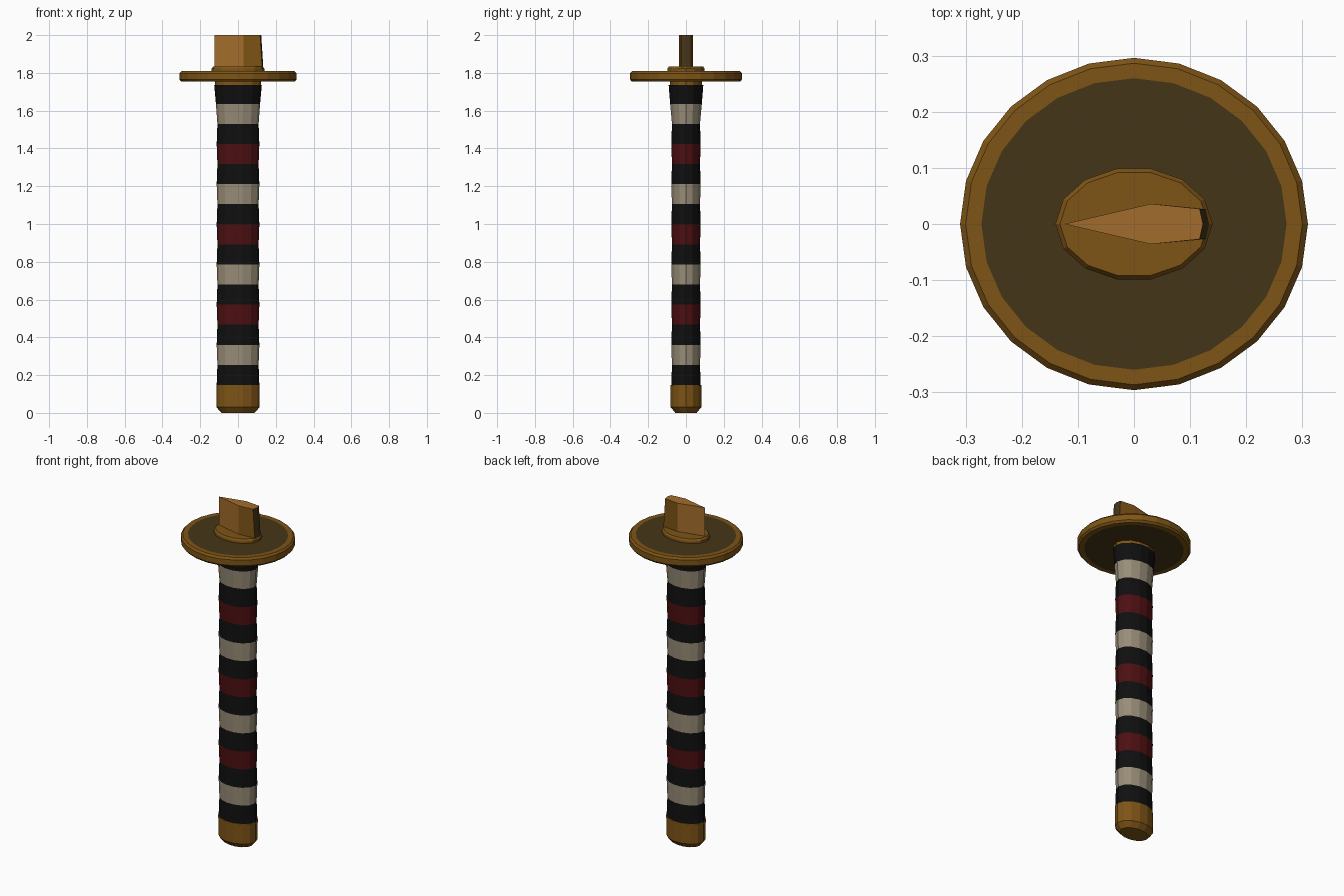
import bpy
import math

if "Cube" in bpy.data.objects:
    bpy.data.objects.remove(bpy.data.objects["Cube"], do_unlink=True)


def material(name, rgb):
    mat = bpy.data.materials.new(name)
    mat.use_nodes = True
    mat.diffuse_color = (*rgb, 1)
    mat.node_tree.nodes["Principled BSDF"].inputs["Base Color"].default_value = (*rgb, 1)
    return mat


gold = material("gold", (0.21, 0.09, 0.008))
light_gold = material("light gold", (0.36, 0.15, 0.025))
bronze = material("dark bronze", (0.06, 0.036, 0.009))
black = material("black wrap", (0.005, 0.005, 0.005))
cream = material("cream wrap", (0.32, 0.27, 0.19))
red = material("dark red wrap", (0.075, 0.005, 0.006))


def loft(name, rings, mats, band_slots, caps):
    """Join equal-sized rings of points from bottom to top and close both ends."""
    n = len(rings[0])
    verts = [p for ring in rings for p in ring]
    faces, slots = [], []
    for k in range(len(rings) - 1):
        for i in range(n):
            j = (i + 1) % n
            faces.append((k * n + i, k * n + j, (k + 1) * n + j, (k + 1) * n + i))
            slots.append(band_slots(k, i))
    faces.append(tuple(reversed(range(n))))
    faces.append(tuple(range(len(verts) - n, len(verts))))
    slots += caps
    mesh = bpy.data.meshes.new(name)
    mesh.from_pydata(verts, [], faces)
    for mat in mats:
        mesh.materials.append(mat)
    for poly, slot in zip(mesh.polygons, slots):
        poly.material_index = slot
    obj = bpy.data.objects.new(name, mesh)
    bpy.context.collection.objects.link(obj)
    return obj


def oval(rx, ry, z, n=14):
    return [(rx * math.cos(math.tau * i / n), ry * math.sin(math.tau * i / n), z)
            for i in range(n)]


def plain(k, i):
    return 0


# Pommel with a bevelled lower edge
loft("pommel", [oval(0.088, 0.058, 0), oval(0.114, 0.083, 0.03), oval(0.115, 0.083, 0.148)],
     [gold], plain, [0, 0])

# Grip: fifteen wrapped bands, waving slightly and flaring towards the guard
BANDS = 15
STEP = 0.1063
grip_rings = []
for k in range(BANDS - 1):
    swell = 0.113 if k % 2 == 0 else 0.109
    grip_rings.append(oval(swell, swell - 0.033, 0.148 + STEP * k))
grip_rings.append(oval(0.117, 0.086, 0.148 + STEP * (BANDS - 1)))
grip_rings.append(oval(0.126, 0.094, 1.735))
loft("grip", grip_rings, [black, cream, red],
     lambda k, i: (0, 1, 0, 2)[k % 4], [0, 0])

# Collar beneath the guard
loft("lower_collar", [oval(0.122, 0.086, 1.733), oval(0.122, 0.086, 1.76)],
     [gold], plain, [0, 0])

# Round guard: gold rim with dark faces above and below
SIDES = 24
guard_profile = [(0.272, 1.754), (0.30, 1.754), (0.31, 1.765),
                 (0.31, 1.798), (0.30, 1.809), (0.272, 1.809)]
loft("guard", [oval(r, r * 0.955, z, SIDES) for r, z in guard_profile],
     [gold, bronze], plain, [1, 1])

# Collar around the blade foot
loft("upper_collar", [oval(0.14, 0.101, 1.80), oval(0.14, 0.101, 1.822),
                      oval(0.132, 0.094, 1.833)],
     [gold], plain, [0, 0])

# Blade stub: bright cutting bevels, gold flats, dark spine
half = [(0.123, 0.0), (0.117, 0.027), (0.03, 0.036)]
section = half + [(-0.124, 0.0)] + [(x, -y) for x, y in reversed(half[1:])]


def blade_ring(z, shift):
    return [(x + (shift if x > 0.1 else 0), y, z) for x, y in section]


loft("blade", [blade_ring(1.81, 0.012), blade_ring(2.0, 0)],
     [light_gold, gold, bronze], lambda k, i: (2, 1, 0, 0, 1, 2)[i], [0, 0])
